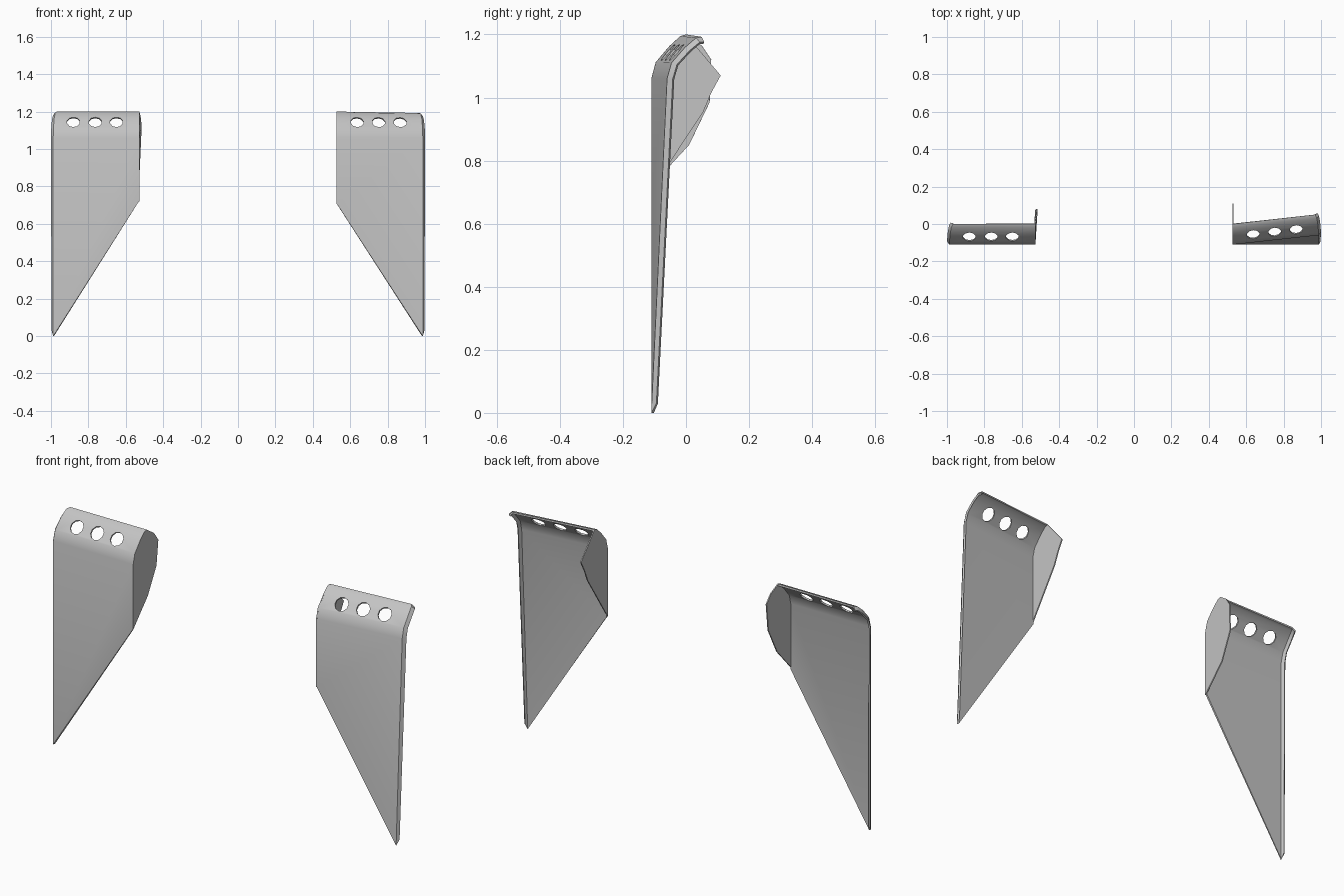
import bpy, bmesh, math
from mathutils import Vector

if "Cube" in bpy.data.objects:
    bpy.data.objects.remove(bpy.data.objects["Cube"])

grey = bpy.data.materials.new("light_grey")
grey.diffuse_color = (0.55, 0.55, 0.55, 1)
grey.use_nodes = True
grey.node_tree.nodes["Principled BSDF"].inputs["Base Color"].default_value = grey.diffuse_color

# Side profile (y, z) of the rolled top edge, from the flat plate upward
PROFILE = [(-0.11, 1.06), (-0.096, 1.112), (-0.053, 1.163), (-0.018, 1.195), (0.0, 1.2)]


def make_object(name, verts, faces):
    me = bpy.data.meshes.new(name)
    me.from_pydata(verts, [], faces)
    me.materials.append(grey)
    ob = bpy.data.objects.new(name, me)
    bpy.context.collection.objects.link(ob)
    return ob


def finish(ob):
    # Apply modifiers and smooth the rolled edge only
    bpy.ops.object.select_all(action='DESELECT')
    ob.select_set(True)
    bpy.context.view_layer.objects.active = ob
    for m in list(ob.modifiers):
        bpy.ops.object.modifier_apply(modifier=m.name)
    bpy.ops.object.shade_smooth_by_angle(angle=math.radians(35))


def solidify(ob, thickness, offset):
    m = ob.modifiers.new("thickness", 'SOLIDIFY')
    m.thickness, m.offset = thickness, offset


def panel(name, side, inner_low, twist, holes):
    """Tapered plate with rolled top, bent outer lip and three holes."""
    rows = [[(0.53, -0.11, inner_low), (0.988, -0.11, 0.0), (0.997, -0.094, 0.03)]]
    for i, (y, z) in enumerate(PROFILE):
        t = i / (len(PROFILE) - 1)
        xo, yo, zo = 0.988 - 0.02 * t * t, y + twist, z - 0.15 * twist * t
        a = t * math.radians(65)
        lip = (xo + 0.012, yo + 0.018 * math.cos(a), zo - 0.018 * math.sin(a))
        rows.append([(0.53, y, z), (xo, yo, zo), lip])
    verts = [(side * x, y, z) for row in rows for x, y, z in row]
    faces = []
    for r in range(len(rows) - 1):
        for c in range(2):
            a = r * 3 + c
            f = (a, a + 1, a + 4, a + 3)
            faces.append(f if side > 0 else f[::-1])
    ob = make_object(name, verts, faces)
    solidify(ob, 0.009, -1)

    # Hole cutters, square to the rolled edge
    bm = bmesh.new()
    for x in holes:
        dy = twist * (x - 0.53) / 0.45
        new = bmesh.ops.create_cone(bm, cap_ends=True, segments=10, radius1=0.035,
                                    radius2=0.035, depth=0.16)["verts"]
        rot = Vector((0, -0.72, 0.69)).to_track_quat('Z', 'Y').to_matrix()
        bmesh.ops.rotate(bm, verts=new, matrix=rot)
        bmesh.ops.translate(bm, verts=new, vec=(side * x, -0.068 + dy, 1.143))
    me = bpy.data.meshes.new("hole_cutter")
    bm.to_mesh(me)
    bm.free()
    cutter = bpy.data.objects.new("hole_cutter", me)
    bpy.context.collection.objects.link(cutter)
    m = ob.modifiers.new("holes", 'BOOLEAN')
    m.operation, m.solver, m.object = 'DIFFERENCE', 'EXACT', cutter
    finish(ob)
    bpy.data.objects.remove(cutter)


def fin(name, side, inner_low, back):
    """Thin inner web following the plate profile; back = (x, y, z) rear outline."""
    pts = [(0.53, -0.11, inner_low)] + [(0.53, y, z) for y, z in PROFILE] + back
    ob = make_object(name, [(side * x, y, z) for x, y, z in pts], [tuple(range(len(pts)))])
    solidify(ob, 0.006, 0)
    finish(ob)


# Left panel is straight, right panel is slightly twisted
panel("left_panel", -1, 0.72, 0.0, (0.88, 0.763, 0.65))
panel("right_panel", 1, 0.705, 0.05, (0.637, 0.752, 0.867))

# Inner fins: rounded on the left, pointed on the right
fin("left_fin", -1, 0.72, [(0.522, 0.05, 1.165), (0.518, 0.08, 1.12),
                           (0.525, 0.075, 0.985), (0.53, 0.01, 0.85)])
fin("right_fin", 1, 0.705, [(0.53, 0.11, 1.07), (0.53, 0.08, 1.015), (0.53, 0.055, 0.955)])
